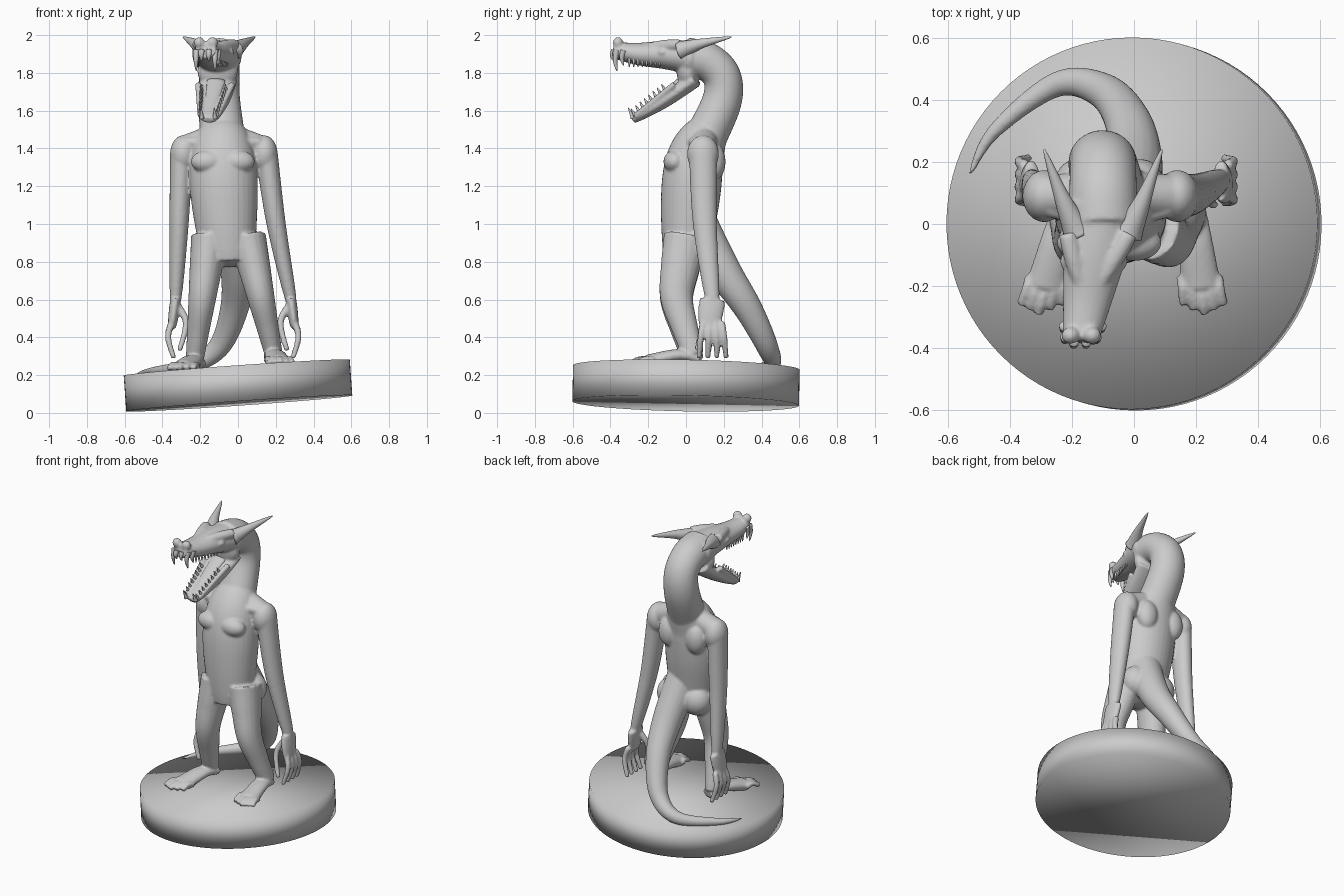
import bpy
import bmesh
import math
from mathutils import Vector, Matrix

cube = bpy.data.objects.get("Cube")
if cube:
    bpy.data.objects.remove(cube, do_unlink=True)

grey = bpy.data.materials.new("plain_grey")
grey.use_nodes = True
colour = (.6, .6, .6, 1)
grey.diffuse_color = colour
grey.node_tree.nodes["Principled BSDF"].inputs["Base Color"].default_value = colour


def spline(points, steps):
    """Smooth curve through a few points."""
    points = [Vector(p) for p in points]
    first, last = points[0], points[-1]
    padded = [first, *points, last]
    curve = []
    for before, start, end, after in zip(padded, padded[1:], padded[2:], padded[3:]):
        leave, arrive = (end - before) / 2, (after - start) / 2
        for step in range(steps):
            t = step / steps
            ease = t * t * (3 - 2 * t)
            curve.append(start.lerp(end, ease) + leave * t * (1 - t) ** 2 - arrive * t * t * (1 - t))
    return curve + [last]


def loft(bm, points, start, end, bulge=0, flat=1, ref=(1, 0, 0), sides=20, steps=8):
    """Closed tapering tube; flat scales the radius across ref."""
    path = spline(points, steps)
    last = len(path) - 1
    rings = []
    for i, centre in enumerate(path):
        tangent = (path[min(i + 1, last)] - path[max(i - 1, 0)]).normalized()
        side = Vector(ref)
        side = (side - tangent * side.dot(tangent)).normalized()
        up = tangent.cross(side) * flat
        t = i / last
        radius = start + (end - start) * t + bulge * math.sin(math.pi * t)
        ring = []
        for k in range(sides):
            angle = math.tau * k / sides
            offset = side * math.cos(angle) + up * math.sin(angle)
            ring.append(bm.verts.new(centre + offset * radius))
        rings.append(ring)
    for lower, upper in zip(rings, rings[1:]):
        for k in range(sides):
            bm.faces.new((lower[k - 1], lower[k], upper[k], upper[k - 1]))
    bm.faces.new(rings[0])
    bm.faces.new(rings[-1])


def blob(bm, centre, radii):
    """Ellipsoid used as a muscle or bone mass."""
    matrix = Matrix.Translation(centre) @ Matrix.Diagonal((*radii, 1))
    bmesh.ops.create_uvsphere(bm, u_segments=20, v_segments=12, radius=1, matrix=matrix)


def finish(bm, name):
    """Turn the working mesh into a smooth shaded object."""
    bmesh.ops.recalc_face_normals(bm, faces=bm.faces[:])
    for face in bm.faces:
        face.smooth = True
    mesh = bpy.data.meshes.new(name)
    bm.to_mesh(mesh)
    bm.free()
    mesh.materials.append(grey)
    obj = bpy.data.objects.new(name, mesh)
    bpy.context.collection.objects.link(obj)
    return obj


def head_point(side, out, y, z):
    """Point on the head, whose axis leans to the model's right."""
    return (-.11 + y / 6 + side * out, y, z)


def torso_point(side, out, y, z):
    return (-.08 + side * out, y, z)


def add_arm(bm, side, shoulder, wrist):
    """Arm with palm, four fingers and thumb."""
    elbow = shoulder + (wrist - shoulder) * .4
    loft(bm, [(shoulder, .09, 1.38), (elbow, .1, 1), (wrist, .14, .6)],
         start=.06, end=.03, bulge=.006, flat=1.25)
    blob(bm, (shoulder - side * .01, .09, 1.37), (.07, .085, .1))

    def at(out, y, drop):
        return (wrist + side * out, .14 + y, .6 - drop)
    loft(bm, [at(0, 0, 0), at(.02, -.02, .15)], start=.028, end=.02, bulge=.004, flat=2.4)
    for finger in (-3, -1, 1, 3):
        spread = finger * .016
        loft(bm, [at(.02, spread, .12), at(.04, spread * 1.3, .2), at(.01, spread * 1.5, .31)],
             start=.02, end=.014, sides=12)
    loft(bm, [at(0, -.02, .02), at(-.055, -.05, .12), at(-.02, -.08, .27)],
         start=.022, end=.014, sides=12)


def add_leg(bm, hip, ankle, ground, turn):
    """Bent leg with a long foot and five toes."""
    top = .93
    sway = (0, -.03, -.05, -.01, .04)
    path = []
    for i, y in enumerate(sway):
        t = i / 4
        path.append((hip + (ankle - hip) * t, y, top + (ground + .05 - top) * t))
    loft(bm, path, start=.1, end=.046, flat=1.2)

    def at(out, y, height):
        return (ankle + out + turn * y, y, ground + height)
    loft(bm, [at(0, .07, .03), at(0, -.04, .05), at(0, -.2, .015)], start=.045, end=.066, flat=.6)
    for toe in range(-2, 3):
        out = toe * .03
        tip = abs(toe) * .015 - .29
        loft(bm, [at(out, -.17, .02), at(out, tip + .05, .03), at(out * 1.1, tip, .01)],
             start=.018, end=.015, sides=12)


# Tilted round base
bm = bmesh.new()
bmesh.ops.create_cone(bm, cap_ends=True, segments=96, radius1=.6, radius2=.6, depth=.19)
base = finish(bm, "round_base")
base.location.z = .145
base.rotation_euler = (-.02, -.07, 0)

# Torso and pelvis
body = bmesh.new()
loft(body, [(-.05, 0, .8), (-.07, .02, 1.1), (-.08, .05, 1.35), (-.08, .12, 1.5)],
     start=.13, end=.12, bulge=.055, flat=.88, sides=32)
blob(body, (-.05, .01, .88), (.19, .13, .11))

# Arched neck
loft(body, [(-.08, .1, 1.45), (-.1, .19, 1.65), (-.1, .19, 1.78), (-.1, .11, 1.86), (-.1, 0, 1.88)],
     start=.12, end=.115, bulge=-.01, flat=.94, sides=32)

# Skull and snout, then cheeks and lower jaw
loft(body, [head_point(0, 0, .05, 1.88), head_point(0, 0, -.1, 1.895),
            head_point(0, 0, -.25, 1.9), head_point(0, 0, -.38, 1.92)],
     start=.125, end=.055, flat=.76, sides=32)
blob(body, head_point(0, 0, .01, 1.81), (.108, .06, .1))
loft(body, [head_point(0, 0, .05, 1.77), head_point(0, 0, -.12, 1.65), head_point(0, 0, -.28, 1.55)],
     start=.1, end=.04, bulge=.015, flat=.45)

for side in (-1, 1):
    # Brow, nostril, cheekbone and gum ridges
    loft(body, [head_point(side, .03, -.2, 1.94), head_point(side, .1, -.03, 1.95)],
         start=.016, end=.028, bulge=.008)
    blob(body, head_point(side, .035, -.36, 1.96), (.03, .028, .03))
    blob(body, head_point(side, .085, -.12, 1.91), (.025, .03, .02))
    loft(body, [head_point(side, .09, -.06, 1.74), head_point(side, .045, -.27, 1.57)], start=.018, end=.015)
    # Chest, collarbone, shoulder, shoulder blade and buttock
    blob(body, torso_point(side, .08, -.06, 1.33), (.09, .06, .06))
    loft(body, [torso_point(side, .03, 0, 1.44), torso_point(side, .19, .05, 1.43)], start=.02, end=.03)
    loft(body, [torso_point(side, .04, .1, 1.46), torso_point(side, .2, .09, 1.4)], start=.07, end=.07)
    blob(body, torso_point(side, .1, .15, 1.33), (.07, .06, .1))
    blob(body, (side * .09 - .045, .08, .88), (.1, .09, .1))

# Tail sweeping down and around
loft(body, [(-.03, .06, 1), (0, .2, .75), (-.02, .33, .55), (-.1, .43, .35),
            (-.25, .45, .25), (-.45, .3, .22), (-.53, .16, .21)],
     start=.11, end=.006, ref=(0, 1, 1))

# Limbs
add_arm(body, side=1, shoulder=.15, wrist=.28)
add_arm(body, side=-1, shoulder=-.3, wrist=-.33)
add_leg(body, hip=.05, ankle=.19, ground=.255, turn=-.13)
add_leg(body, hip=-.15, ankle=-.23, ground=.225, turn=.27)

# Fuse the overlapping forms into one skin
skin = finish(body, "creature_body")
remesh = skin.modifiers.new("Fuse", "REMESH")
remesh.mode = "VOXEL"
remesh.voxel_size = .0075
remesh.use_smooth_shade = True
soften = skin.modifiers.new("Soften", "SMOOTH")
soften.factor = .5
soften.iterations = 7

# Tongue
bm = bmesh.new()
loft(bm, [head_point(0, 0, -.03, 1.76), head_point(0, 0, -.23, 1.6)], start=.05, end=.028, flat=.35)
finish(bm, "tongue")

# Horns
for side, name in ((1, "left_horn"), (-1, "right_horn")):
    bm = bmesh.new()
    loft(bm, [torso_point(side, .08, -.03, 1.92), torso_point(side, .13, .08, 1.955),
              torso_point(side, .19, .24, 1.99)], start=.05, end=.003)
    finish(bm, name).location.x = -.02

# Teeth
upper, lower = bmesh.new(), bmesh.new()
for side in (-1, 1):
    for out, y, length in ((.05, -.365, .11), (.02, -.38, .06), (.06, -.33, .08)):
        loft(upper, [head_point(side, out, y, 1.92), head_point(side, out, y - .01, 1.92 - length / 2),
                     head_point(side, out, y, 1.92 - length)],
             start=.017, end=.002, bulge=.003, sides=10)
    for i in range(8):
        t = i / 7
        out = .055 + t * .02
        y = -.3 + t * .16
        loft(upper, [head_point(side, out, y, 1.88), head_point(side, out, y, 1.83)],
             start=.011, end=.002, sides=8)
        out, y, z = out - .01, y + .03, 1.575 + t * .13
        loft(lower, [head_point(side, out, y, z), head_point(side, out, y - .02, z + .035)],
             start=.011, end=.002, sides=8)
    loft(lower, [head_point(side, .035, -.28, 1.56), head_point(side, .035, -.305, 1.615)],
         start=.014, end=.002, sides=10)
finish(upper, "upper_teeth")
finish(lower, "lower_teeth")
